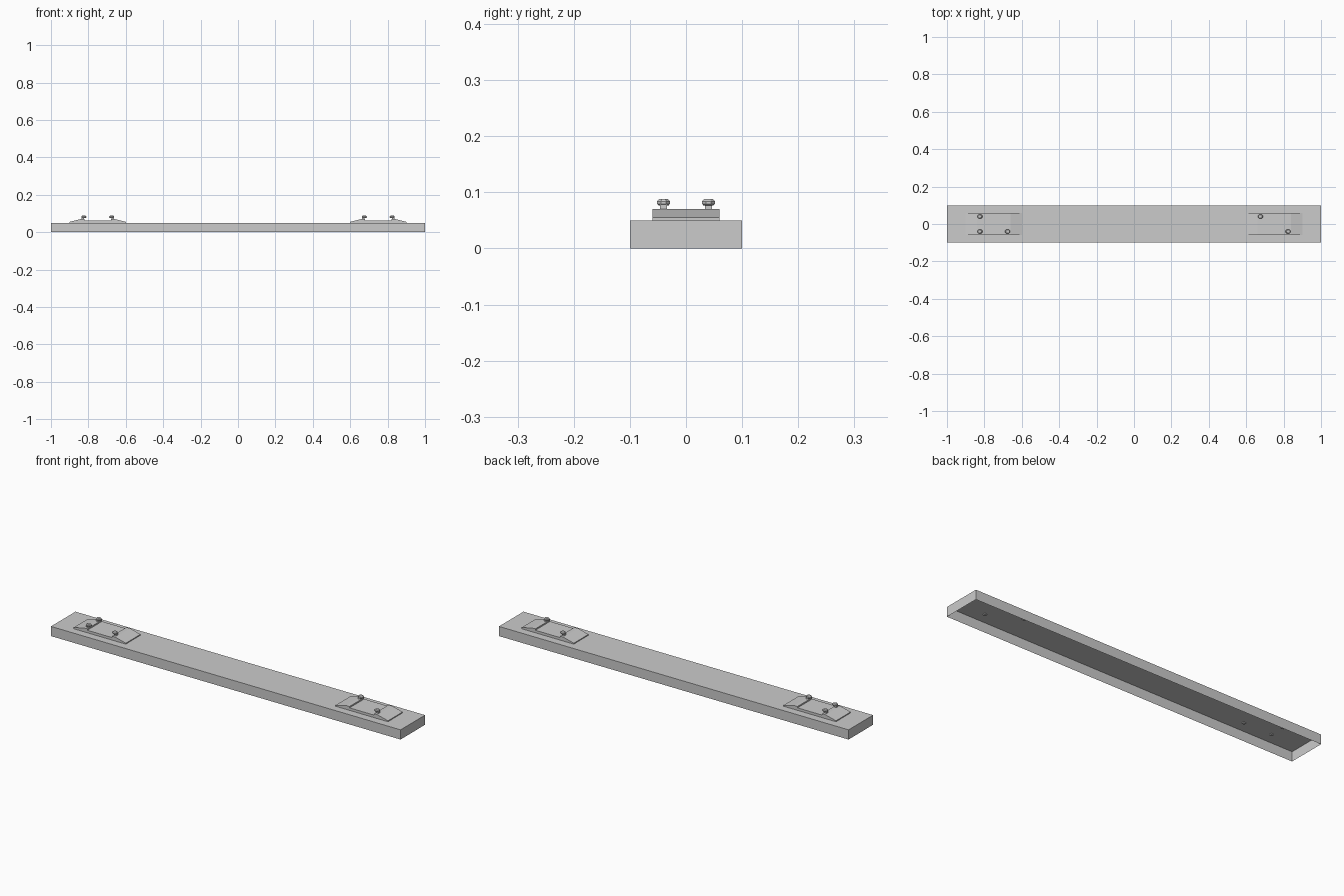
import bpy, bmesh, math

if "Cube" in bpy.data.objects:
    bpy.data.objects.remove(bpy.data.objects["Cube"])


def finish(bm, name):
    bmesh.ops.recalc_face_normals(bm, faces=bm.faces)
    mesh = bpy.data.meshes.new(name)
    bm.to_mesh(mesh)
    bm.free()
    ob = bpy.data.objects.new(name, mesh)
    bpy.context.collection.objects.link(ob)
    return ob


def loft(bm, rings):
    """Skin a stack of equal-sized point rings and cap both ends."""
    vr = [[bm.verts.new(p) for p in r] for r in rings]
    n = len(vr[0])
    for a, b in zip(vr, vr[1:]):
        for i in range(n):
            j = (i + 1) % n
            bm.faces.new((a[i], a[j], b[j], b[i]))
    bm.faces.new(vr[0][::-1])
    bm.faces.new(vr[-1])


def ring(x, y, z, rx, ry, n):
    k = 1 / math.cos(math.pi / n)
    return [(x + rx * k * math.cos((i + .5) * math.tau / n),
             y + ry * k * math.sin((i + .5) * math.tau / n), z) for i in range(n)]


# Sleeper: a shell left open underneath
bm = bmesh.new()
lo = [bm.verts.new((x, y, 0)) for x, y in ((-1, -.1), (1, -.1), (1, .1), (-1, .1))]
hi = [bm.verts.new((v.co.x, v.co.y, .05)) for v in lo]
for i in range(4):
    j = (i + 1) % 4
    bm.faces.new((lo[i], lo[j], hi[j], hi[i]))
bm.faces.new(hi)
sleeper = finish(bm, "sleeper")
# open shell: make the top face point up
if sleeper.data.polygons[4].normal.z < 0:
    sleeper.data.flip_normals()

# Tie plates: sloped shoulders with a sunken rail seat
half = [(.15, .05), (.15, .055), (.09, .07), (.07, .07), (.07, .063)]
profile = half + [(-x, z) for x, z in reversed(half)]
for side, cx in (("left", -.75), ("right", .75)):
    bm = bmesh.new()
    loft(bm, [[(cx + x, y, z) for x, z in profile] for y in (-.06, .06)])
    finish(bm, side + "_tie_plate")


# Rail spikes: square shank, faceted head hooked toward the rail seat
def spike(name, x, y, d):
    bm = bmesh.new()
    loft(bm, [ring(x, y, z, .0065, .0065, 4) for z in (.045, .079)])
    hx = x + d * .006
    loft(bm, [ring(hx, y, .0765, .010, .009, 8),
              ring(hx, y, .0795, .0135, .0115, 8),
              ring(hx, y, .084, .0135, .0115, 8),
              ring(hx - d * .001, y, .088, .0095, .008, 8)])
    finish(bm, name)


for i, (cx, d, y) in enumerate([(-.75, 1, .04), (-.75, 1, -.04), (-.75, -1, -.04),
                                (.75, 1, .04), (.75, -1, -.04)]):
    spike(f"spike_{i + 1}", cx - d * .08, y, d)
